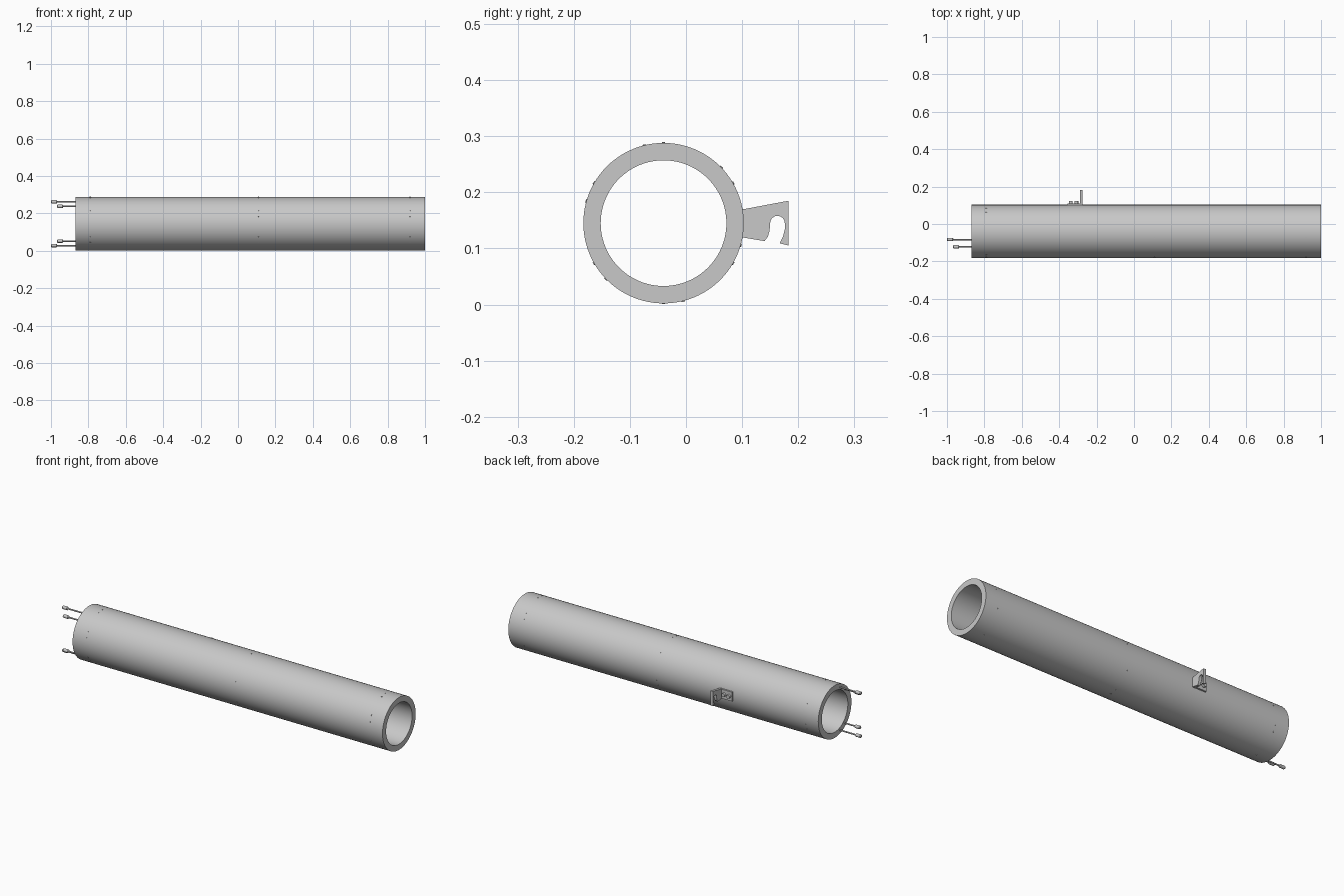
import bpy, bmesh, math
from mathutils import Vector, Matrix

cube = bpy.data.objects.get("Cube")
if cube:
    bpy.data.objects.remove(cube, do_unlink=True)

AXIS_Y, AXIS_Z = -0.04, 0.145      # tube centreline
R_OUT, R_IN = 0.143, 0.112
X_MIN, X_MAX = -0.87, 1.0

grey = bpy.data.materials.new("light grey metal")
grey.use_nodes = True
GREY = (0.58, 0.58, 0.58, 1)
grey.diffuse_color = GREY
grey.node_tree.nodes["Principled BSDF"].inputs["Base Color"].default_value = GREY


def finish(name, bm, smooth=True):
    bmesh.ops.recalc_face_normals(bm, faces=bm.faces)
    mesh = bpy.data.meshes.new(name)
    bm.to_mesh(mesh)
    bm.free()
    mesh.materials.append(grey)
    obj = bpy.data.objects.new(name, mesh)
    bpy.context.collection.objects.link(obj)
    if smooth:
        bpy.ops.object.select_all(action="DESELECT")
        obj.select_set(True)
        bpy.context.view_layer.objects.active = obj
        bpy.ops.object.shade_smooth_by_angle(angle=math.radians(35))
    return obj


def lathe_x(name, profile, y, z, steps, closed=False):
    """Revolve (x, radius) points about a line parallel to x."""
    bm = bmesh.new()
    verts = [bm.verts.new((x, y, z + r)) for x, r in profile]
    edges = [bm.edges.new(pair) for pair in zip(verts, verts[1:])]
    if closed:
        edges.append(bm.edges.new((verts[-1], verts[0])))
    bmesh.ops.spin(bm, geom=verts + edges, cent=(0, y, z), axis=(1, 0, 0),
                   angle=math.tau, steps=steps)
    bmesh.ops.remove_doubles(bm, verts=bm.verts, dist=1e-5)
    return finish(name, bm)


def box(name, lo, hi):
    bm = bmesh.new()
    lo, hi = Vector(lo), Vector(hi)
    bmesh.ops.create_cube(bm, size=1, matrix=Matrix.Translation((lo + hi) / 2)
                          @ Matrix.Diagonal((*(hi - lo), 1)))
    return finish(name, bm, False)


# Hollow tube
lathe_x("tube", [(X_MIN, R_OUT), (X_MAX, R_OUT), (X_MAX, R_IN), (X_MIN, R_IN)],
        AXIS_Y, AXIS_Z, 96, closed=True)

# Thin connector rods with thicker tips, mirrored above and below the centreline
for label, tip, y, dz in (("long", -1.0, -0.083, 0.117), ("short", -0.968, -0.122, 0.093)):
    for side, sign in (("upper", 1), ("lower", -1)):
        profile = [(X_MIN + 0.02, 0), (X_MIN + 0.02, 0.004), (tip + 0.034, 0.004),
                   (tip + 0.03, 0.009), (tip + 0.004, 0.009), (tip, 0.006), (tip, 0)]
        lathe_x(f"{side}_{label}_rod", profile, y, AXIS_Z + sign * dz, 16)

# Rings of tiny screws, set in pairs round the tube
bm = bmesh.new()
for x in (-0.79, 0.11, 0.92):
    for i in range(6):
        for offset in (-7, 7):
            a = math.radians(i * 60 + 37 + offset)
            out = Vector((0, math.cos(a), math.sin(a)))
            place = (Matrix.Translation(Vector((x, AXIS_Y, AXIS_Z)) + out * R_OUT)
                     @ out.to_track_quat("Z", "Y").to_matrix().to_4x4())
            bmesh.ops.create_cone(bm, cap_ends=True, segments=8, radius1=0.003,
                                  radius2=0.003, depth=0.003, matrix=place)
finish("tube_screws", bm)

# Bracket foot with two bolts
box("bracket_foot", (-0.355, 0.095, 0.12), (-0.277, 0.11, 0.17))
for i, x in enumerate((-0.338, -0.308)):
    bm = bmesh.new()
    bmesh.ops.create_cone(bm, cap_ends=True, segments=16, radius1=0.01, radius2=0.01,
                          depth=0.016, matrix=Matrix.Translation((x, 0.114, AXIS_Z))
                          @ Matrix.Rotation(math.pi / 2, 4, "X"))
    finish(f"bracket_bolt_{i + 1}", bm)

# Upright bracket plate with a curved hook slot open at the bottom
arch = [(0.163 + 0.013 * math.cos(math.pi * i / 12),
         0.145 + 0.013 * math.sin(math.pi * i / 12)) for i in range(13)]
outline = [(0.098, 0.12), (0.098, 0.169), (0.183, 0.185), (0.183, 0.105),
           (0.167, 0.109), (0.173, 0.122), (0.176, 0.134)]
outline += arch + [(0.149, 0.132), (0.146, 0.121), (0.14, 0.113)]
bm = bmesh.new()
face = bm.faces.new([bm.verts.new((-0.29, y, z)) for y, z in outline])
grown = bmesh.ops.extrude_face_region(bm, geom=[face])["geom"]
bmesh.ops.translate(bm, vec=(0.015, 0, 0),
                    verts=[v for v in grown if isinstance(v, bmesh.types.BMVert)])
finish("hook_plate", bm, False)
